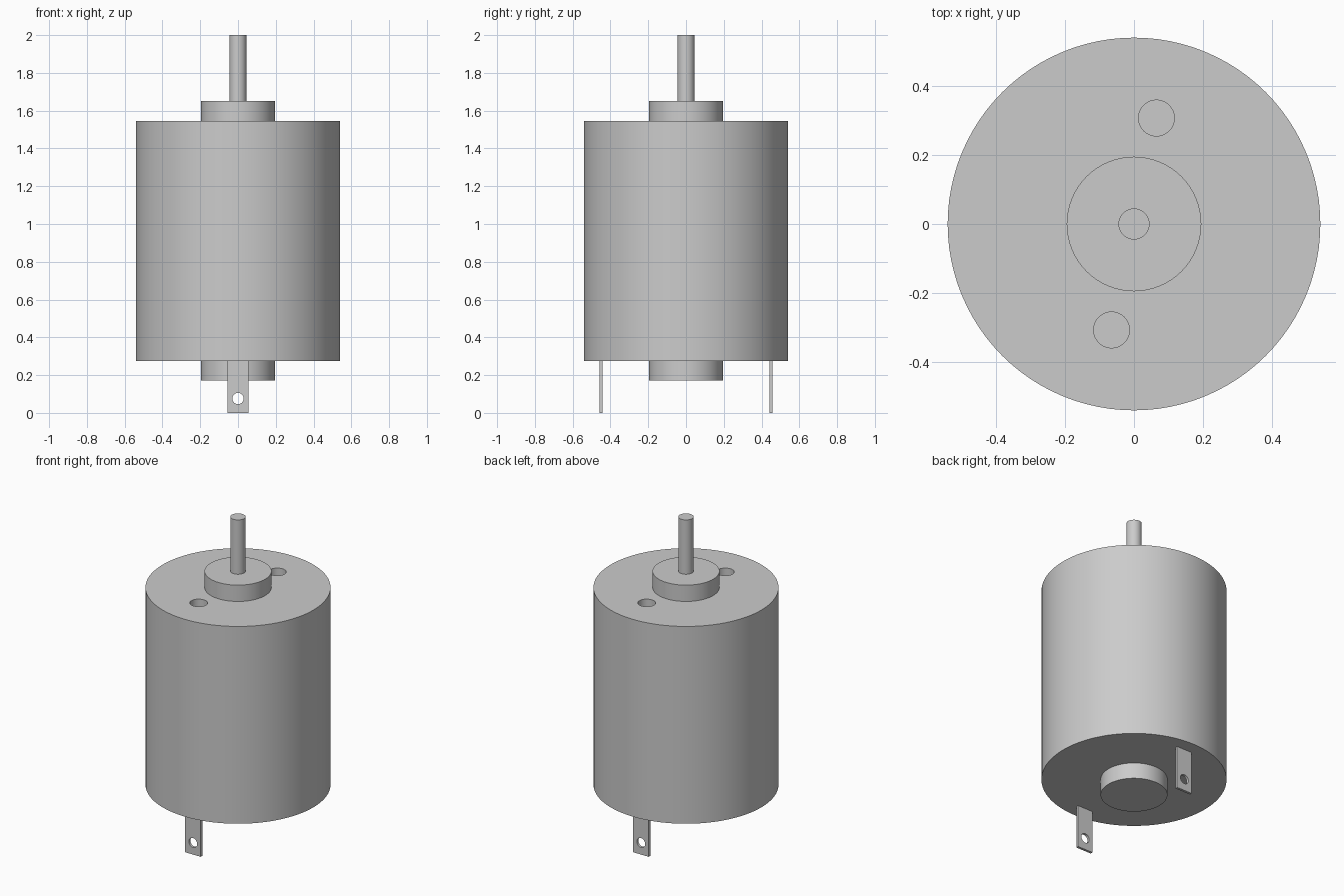
import bpy
from math import pi

if "Cube" in bpy.data.objects:
    bpy.data.objects.remove(bpy.data.objects["Cube"], do_unlink=True)

GREY = (0.6, 0.6, 0.6, 1.0)
metal = bpy.data.materials.new("grey_metal")
metal.use_nodes = True
metal.diffuse_color = GREY
metal.node_tree.nodes["Principled BSDF"].inputs["Base Color"].default_value = GREY


def finish(obj, name):
    obj.name = name
    obj.data.materials.clear()
    obj.data.materials.append(metal)
    return obj


def cylinder(name, radius, bottom, top, x=0, y=0, sides=64):
    bpy.ops.mesh.primitive_cylinder_add(
        vertices=sides, radius=radius, depth=top - bottom,
        location=(x, y, (top + bottom) / 2))
    return finish(bpy.context.object, name)


def cut(obj, cutter):
    mod = obj.modifiers.new("hole", "BOOLEAN")
    mod.operation = "DIFFERENCE"
    mod.solver = "EXACT"
    mod.object = cutter
    cutter.hide_render = True
    bpy.context.view_layer.objects.active = obj
    bpy.ops.object.modifier_apply(modifier=mod.name)
    bpy.data.objects.remove(cutter, do_unlink=True)


BODY_BOTTOM, BODY_TOP = 0.275, 1.545

# Motor can with two blind mounting holes in its top
body = cylinder("motor_body", 0.54, BODY_BOTTOM, BODY_TOP, sides=96)
for side in (1, -1):
    cut(body, cylinder("mounting_hole_cutter", 0.052, BODY_TOP - 0.15,
                       BODY_TOP + 0.1, side * 0.065, side * 0.307, 48))

# Bearing bosses and output shaft
upper = cylinder("upper_bearing_boss", 0.195, BODY_TOP, 1.65)
lower = cylinder("lower_bearing_boss", 0.195, 0.172, BODY_BOTTOM)
shaft = cylinder("output_shaft", 0.045, 1.65, 2.0, sides=48)
round_parts = [body, upper, lower, shaft]

# Flat solder terminals, each with a wire hole
for name, y in (("front_terminal", -0.45), ("back_terminal", 0.45)):
    bpy.ops.mesh.primitive_cube_add(size=1, location=(0, y, BODY_BOTTOM / 2))
    tab = finish(bpy.context.object, name)
    tab.scale = (0.11, 0.016, BODY_BOTTOM)
    bpy.ops.object.transform_apply(location=False, rotation=False, scale=True)
    bpy.ops.mesh.primitive_cylinder_add(
        vertices=32, radius=0.03, depth=0.1,
        location=(0, y, 0.076), rotation=(pi / 2, 0, 0))
    cut(tab, finish(bpy.context.object, "wire_hole_cutter"))
    round_parts.append(tab)

# Smooth round walls, crisp rims
bpy.ops.object.select_all(action="DESELECT")
for part in round_parts:
    part.select_set(True)
bpy.context.view_layer.objects.active = body
bpy.ops.object.shade_smooth_by_angle(angle=pi / 6)
